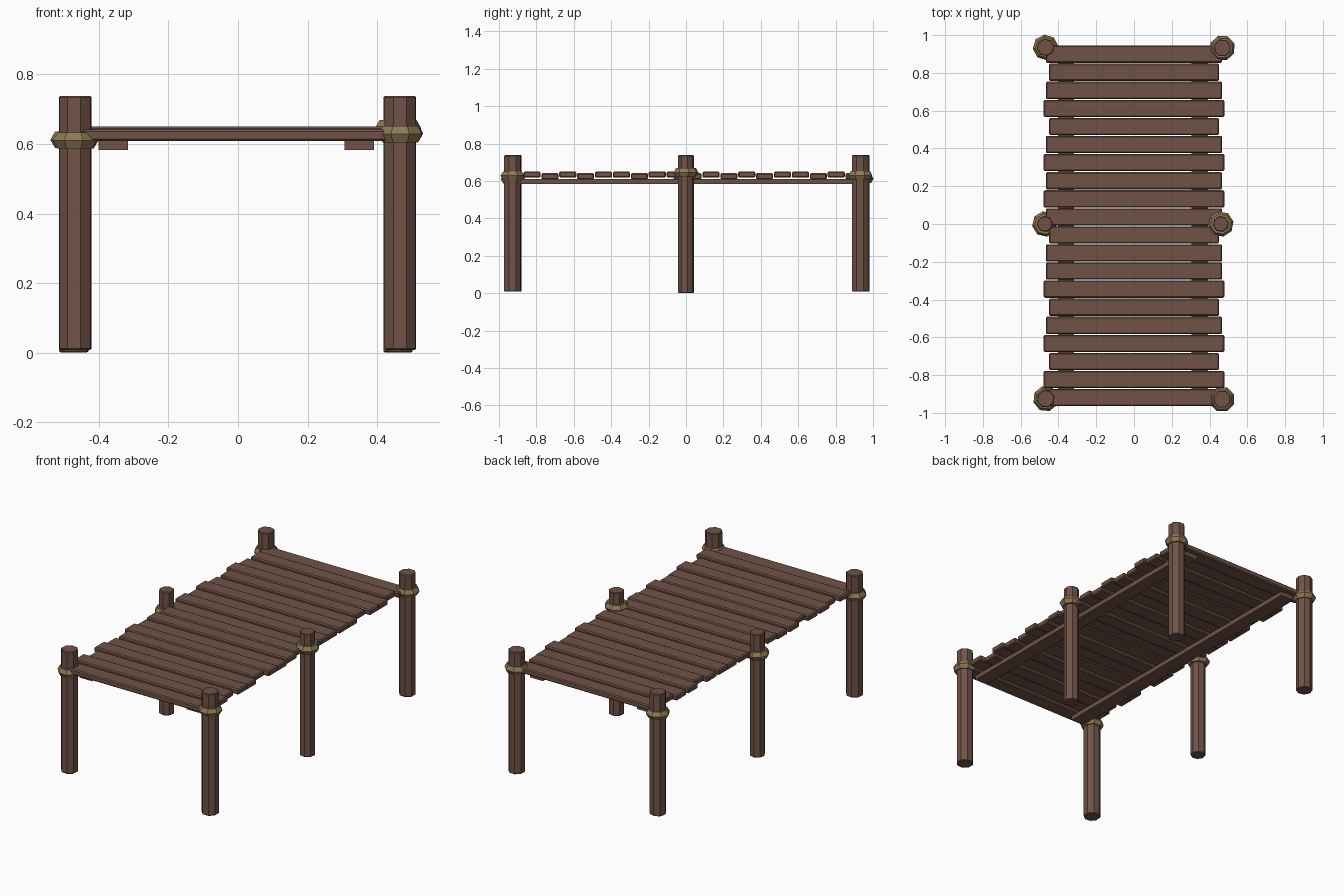
import bpy, math
from mathutils import Matrix

if "Cube" in bpy.data.objects:
    bpy.data.objects.remove(bpy.data.objects["Cube"])


def material(name, color):
    m = bpy.data.materials.new(name)
    m.diffuse_color = (*color, 1)
    m.use_nodes = True
    m.node_tree.nodes["Principled BSDF"].inputs["Base Color"].default_value = m.diffuse_color
    return m


WOOD = material("dark_wood", (0.16, 0.085, 0.062))
ROPE = material("rope", (0.27, 0.19, 0.09))


def finish(name, mat, bevel=0):
    o = bpy.context.object
    o.name = name
    o.data.materials.append(mat)
    if bevel:
        b = o.modifiers.new("bevel", 'BEVEL')
        b.width, b.segments = bevel, 1
        b.limit_method, b.angle_limit = 'ANGLE', math.radians(60)
    return o


def box(name, loc, size, bevel=0):
    bpy.ops.mesh.primitive_cube_add(size=1, location=loc)
    bpy.context.object.data.transform(Matrix.Diagonal((*size, 1)))
    return finish(name, WOOD, bevel)


def post(name, x, y, r, z0, z1, turn):
    bpy.ops.mesh.primitive_cylinder_add(vertices=8, radius=r, depth=z1 - z0,
                                        location=(x, y, (z0 + z1) / 2),
                                        rotation=(0, 0, turn))
    finish(name, WOOD, 0.004)


def lashing(name, x, y, z, turn):
    bpy.ops.mesh.primitive_torus_add(major_segments=8, minor_segments=6,
                                     major_radius=0.041, minor_radius=0.027,
                                     location=(x, y, z), rotation=(0, 0, turn))
    finish(name, ROPE)


# Posts with rope lashings: x, y, radius, bottom z, rope z, turn
posts = {
    "front_left": (-0.467, -0.925, 0.048, 0.008, 0.610, 0.30),
    "front_right": (0.466, -0.928, 0.048, 0.008, 0.628, 0.39),
    "middle_left": (-0.472, 0.0, 0.043, 0.001, 0.612, 0.15),
    "middle_right": (0.460, 0.0, 0.043, 0.001, 0.645, 0.20),
    "back_left": (-0.468, 0.935, 0.047, 0.008, 0.612, 0.10),
    "back_right": (0.468, 0.932, 0.047, 0.008, 0.630, 0.35),
}
for name, (x, y, r, z0, rz, turn) in posts.items():
    post(name + "_post", x, y, r, z0, 0.738, turn)
    lashing(name + "_lashing", x, y, rz, turn)

# Two stringers under the deck
for name, x in (("left_stringer", -0.359), ("right_stringer", 0.348)):
    box(name, (x, -0.005, 0.597), (0.085, 1.84, 0.028))

# Deck planks from back to front: half lengths and low/high seating
S, M, L = 0.450, 0.467, 0.478
halves = [M, S, M, L, S, M, L, M, L, M, S, M, M, L, S, M, L, S, L, M]
highs = "LHLHHLHLHLHHLHHLHLHL"
for i, (h, level) in enumerate(zip(halves, highs)):
    y = 0.899 - i * 0.0957
    z = 0.634 if level == "H" else 0.625
    box(f"plank_{i + 1:02d}", (0, y, z), (2 * h, 0.091, 0.033), 0.006)
